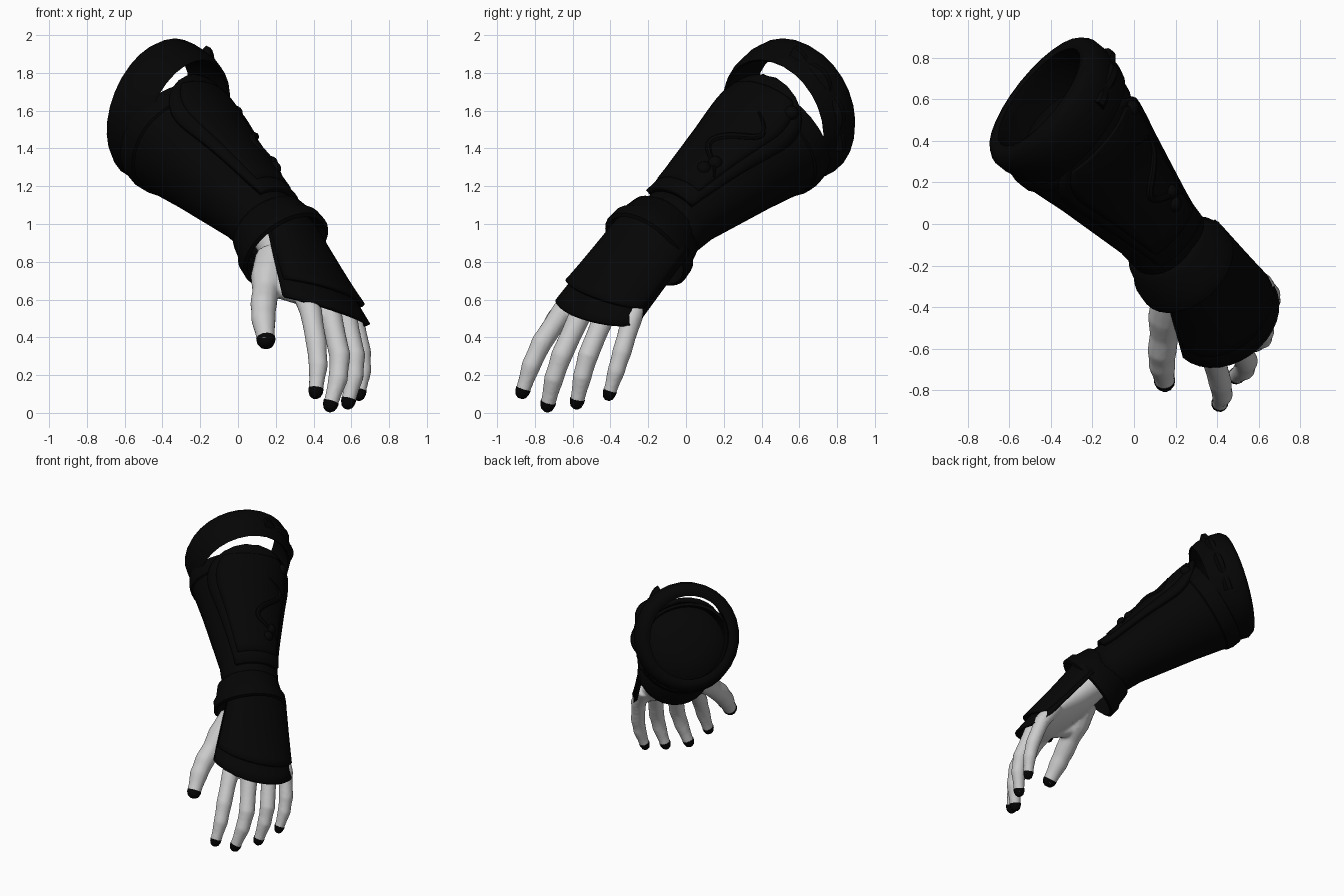
import bpy, bmesh, math
from mathutils import Vector as V

if "Cube" in bpy.data.objects:
    bpy.data.objects.remove(bpy.data.objects["Cube"])

def material(name, rgb):
    m = bpy.data.materials.new(name)
    m.diffuse_color = (*rgb, 1)
    m.use_nodes = True
    m.node_tree.nodes["Principled BSDF"].inputs["Base Color"].default_value = m.diffuse_color
    return m

BLACK = material("black armour", (0.0015, 0.0015, 0.0015))
SKIN = material("pale skin", (0.6, 0.6, 0.6))

def finish(ob, angle=40):
    bpy.ops.object.select_all(action='DESELECT')
    ob.select_set(True)
    bpy.context.view_layer.objects.active = ob
    bpy.ops.object.shade_smooth_by_angle(angle=math.radians(angle))

def skin(name, rows, mat, loop=True, cap=False, solid=0.0, wrap=False):
    """Surface through rows of points; loop closes each row, wrap joins last row to first."""
    bm = bmesh.new()
    vs = [[bm.verts.new(p) for p in r] for r in rows]
    n, k = len(rows), len(rows[0])
    for i in range(n if wrap else n - 1):
        for j in range(k if loop else k - 1):
            a, b = vs[i], vs[(i + 1) % n]
            bm.faces.new((a[j], a[(j + 1) % k], b[(j + 1) % k], b[j]))
    if cap:
        bm.faces.new(vs[0])
        bm.faces.new(vs[-1])
    bmesh.ops.remove_doubles(bm, verts=bm.verts, dist=0.0005)
    bmesh.ops.recalc_face_normals(bm, faces=bm.faces)
    me = bpy.data.meshes.new(name)
    bm.to_mesh(me)
    bm.free()
    me.materials.append(mat)
    ob = bpy.data.objects.new(name, me)
    bpy.context.collection.objects.link(ob)
    if solid:
        m = ob.modifiers.new("thickness", 'SOLIDIFY')
        m.thickness, m.offset = solid, 0
    finish(ob)
    return ob

def ring(c, a, b, ra, rb, n=24):
    return [c + a * ra * math.cos(2 * math.pi * i / n) + b * rb * math.sin(2 * math.pi * i / n)
            for i in range(n)]

def revolve(name, c, axis, profile, mat, n=32, sx=1.0, **kw):
    """Turned part about an axis; sx squeezes it along its horizontal direction."""
    a = axis.cross(V((0, 0, 1))).normalized()
    b = a.cross(axis).normalized()
    return skin(name, [ring(c + axis * h, a, b, r * sx, r, n) for h, r in profile], mat, **kw)

def tube(name, pts, radii, mat, n=12):
    pts = [V(p) for p in pts]
    rows = []
    for i, p in enumerate(pts):
        t = (pts[min(i + 1, len(pts) - 1)] - pts[max(i - 1, 0)]).normalized()
        a = t.cross(V((0.6, -0.4, 0.68))).normalized()
        rows.append(ring(p, a, t.cross(a), radii[i], radii[i], n))
    return skin(name, rows, mat, cap=True)

def lerp(table, x):
    for (x0, y0), (x1, y1) in zip(table, table[1:]):
        if x <= x1:
            return y0 + (y1 - y0) * (x - x0) / (x1 - x0)
    return table[-1][1]

# Forearm frame: elbow end, wrist end, and the direction of the back of the arm
E, W = V((-0.28, 0.41, 1.44)), V((0.15, -0.07, 1.02))
D = (W - E).normalized()
U = V((0.745, 0.667, 0))
UP = D.cross(U).normalized()
DORSAL = (UP + 0.3 * U).normalized()
SIDE = DORSAL.cross(D)          # outer side of the arm
RADIUS = [(-0.2, 0.335), (0, 0.322), (0.3, 0.272), (0.6, 0.23), (0.85, 0.195), (1.2, 0.185)]

def on_arm(s, deg, off=0.0):
    a = math.radians(deg)
    r = lerp(RADIUS, s) * (1 - 0.16 * max(0, math.cos(a)) + 0.06 * max(0, math.sin(a))) + off
    return E.lerp(W, s) + (DORSAL * math.cos(a) + SIDE * math.sin(a)) * r

def arm_shell(name, sections, **kw):
    return skin(name, [[on_arm(s, d, off) for d in range(0, 360, 12)] for s, off in sections], BLACK, **kw)

# Bracer sleeve, its closed elbow end and the collar at its wide end
arm_shell("bracer", [(s, 0) for s in (-0.1, 0, 0.15, 0.3, 0.45, 0.6, 0.72, 0.85, 1, 1.12)], solid=0.02)
revolve("bracer_end", E, D, [(-0.05, 0.28), (-0.10, 0.22), (-0.125, 0.12), (-0.13, 0.0)], BLACK)
arm_shell("elbow_collar", [(-0.15, -0.01), (-0.14, 0.012), (-0.06, 0.024), (0.0, 0.02), (0.03, -0.01)], wrap=True)

# Raised guard along the back of the forearm, rounded at the elbow
def guard_half(s):
    x = min(1, (s + 0.2) / 0.42)
    return lerp([(0, 72), (0.5, 60), (1, 50)], s) * math.sqrt(max(0, 1 - (1 - x) ** 2))

def guard_grid(lo, hi, scale, off, n=16):
    rows = []
    for i in range(n + 1):
        s = lo + (hi - lo) * (i / n) ** 1.5
        rows.append([on_arm(s, max(guard_half(s), 0.5) * scale * j / 7, off) for j in range(-7, 8)])
    return rows

skin("forearm_guard", guard_grid(-0.198, 0.98, 1, 0.025), BLACK, loop=False, solid=0.035)
skin("guard_panel", guard_grid(-0.1, 0.87, 0.78, 0.044), BLACK, loop=False, solid=0.014)

# Scroll ridge and studs on the outer half of the guard
scroll = [on_arm(0.12 + 0.6 * i / 24, 22 + 20 * math.sin(i / 24 * 7.5), 0.05) for i in range(25)]
tube("guard_scroll", scroll, [0.006 + 0.014 * math.sin(math.pi * i / 24) for i in range(25)], BLACK, n=8)
for i, (s, deg) in enumerate([(-0.03, 45), (0.62, 28), (0.7, 22)]):
    bpy.ops.mesh.primitive_uv_sphere_add(segments=12, ring_count=8, radius=0.04, location=on_arm(s, deg, 0.035))
    stud = bpy.context.object
    stud.name = f"guard_stud_{i + 1}"
    stud.data.materials.append(BLACK)
    finish(stud)

# Elbow hood: wide open ring with a rolled rim
N, C = V((-0.74, 0.59, 0.32)).normalized(), V((-0.438, 0.595, 1.617))
revolve("elbow_hood", C, N, [(-0.23, 0.345), (-0.18, 0.37), (-0.08, 0.39), (-0.01, 0.39), (0.025, 0.365),
        (0.035, 0.33), (0.025, 0.30), (-0.02, 0.305), (-0.10, 0.33), (-0.22, 0.335)],
        BLACK, n=28, sx=0.97, wrap=True)

# Scalloped flange on the outer side of the hood
A = V((0.62, 0.78, 0)).normalized()
B = N.cross(A).normalized()
B = B if B.z > 0 else -B
rows = []
for i in range(25):
    t = math.radians(-30 + 4 * i)
    d = A * math.cos(t) * 0.95 + B * math.sin(t)
    r = 0.38 + 0.035 * abs(math.cos(i * math.pi / 8))
    rows.append([C + d * 0.35 - N * 0.17, C + d * r - N * 0.13, C + d * r - N * 0.10, C + d * 0.36 - N * 0.08])
skin("hood_flange", rows, BLACK, cap=True)

# Flared wrist cuff
revolve("wrist_cuff", V((0.22, -0.175, 0.91)), V((0.5, -0.55, -0.67)).normalized(),
        [(-0.15, 0.18), (-0.12, 0.215), (-0.03, 0.235), (0.0, 0.255), (0.065, 0.26), (0.075, 0.24), (0.0, 0.2)],
        BLACK, wrap=True)

# Back-of-hand armour: two overlapping curved plates with arched lower edges
P1, P2, P3, P4 = V((0.17, -0.38, 0.93)), V((0.24, -0.635, 0.615)), V((0.635, -0.265, 0.465)), V((0.44, -0.05, 0.76))
HN, ALONG = V((0.6, -0.4, 0.68)).normalized(), V((0.40, -0.50, -0.77)).normalized()

def hand_plate(name, end, off, arc):
    rows = []
    for i in range(13):
        f = i / 12
        s = -0.3 + (end + 0.3) * f
        row = []
        for j in range(17):
            t = (1 - math.cos(math.pi * j / 16)) / 2
            arch = math.sqrt(max(0, 1 - (2 * t - 1) ** 2))
            bulge = (0.13 + 0.02 * f) * arch + off * (1 + 0.5 * f ** 4)
            row.append(P1.lerp(P2, s).lerp(P4.lerp(P3, s), t) + HN * bulge + ALONG * arc * arch * f * f)
        rows.append(row)
    return skin(name, rows, BLACK, loop=False, solid=0.022)

hand_plate("knuckle_plate", 1.0, 0.0, 0.165)
hand_plate("hand_plate", 0.78, 0.022, 0.13)

# Fingers and thumb: joint positions from palm to tip, base radius
digits = {
    "index": ([(0.33, -0.50, 0.68), (0.385, -0.65, 0.54), (0.415, -0.765, 0.37), (0.425, -0.82, 0.25), (0.41, -0.87, 0.10)], 0.058),
    "middle": ([(0.42, -0.42, 0.66), (0.49, -0.56, 0.52), (0.54, -0.66, 0.30), (0.53, -0.70, 0.18), (0.485, -0.735, 0.03)], 0.059),
    "ring": ([(0.49, -0.34, 0.64), (0.57, -0.43, 0.52), (0.62, -0.52, 0.30), (0.615, -0.55, 0.19), (0.58, -0.58, 0.045)], 0.057),
    "little": ([(0.53, -0.24, 0.63), (0.615, -0.29, 0.49), (0.655, -0.34, 0.32), (0.66, -0.37, 0.22), (0.64, -0.41, 0.09)], 0.053),
    "thumb": ([(0.19, -0.33, 0.82), (0.155, -0.45, 0.71), (0.135, -0.61, 0.57), (0.135, -0.68, 0.49), (0.15, -0.77, 0.37)], 0.073),
}
parts = []
for name, (p, r) in digits.items():
    p = [V(q) for q in p]
    # Slightly knobby joints with thinner bones between
    pts, radii = [], []
    for i, f in enumerate((1.15, 1.05, 0.98, 0.9, 0.66)):
        if i:
            pts.append((p[i] + p[i - 1]) / 2)
            radii.append(r * (f * 0.5 + radii[-1] / r * 0.5 - 0.05))
        pts.append(p[i])
        radii.append(r * f)
    if name == "thumb":
        radii[:3] = [0.10, 0.095, 0.09]
    parts.append(tube(name, pts, radii, SKIN))
    # Dark fingertip
    d = (p[4] - p[3]).normalized()
    tube(name + "_nail", [p[4] + d * h for h in (-0.03, -0.01, 0.012, 0.024)],
         [r * f for f in (0.71, 0.67, 0.52, 0.25)], BLACK)

# Palm, flattened and widening to the knuckles
ACROSS = V((0.58, 0.80, -0.1)).normalized()
palm_rings = [((0.13, -0.06, 1.02), 0.12, 0.11), ((0.21, -0.21, 0.90), 0.135, 0.11), ((0.30, -0.31, 0.77), 0.185, 0.105),
              ((0.39, -0.385, 0.66), 0.225, 0.09), ((0.47, -0.44, 0.57), 0.235, 0.07), ((0.50, -0.465, 0.52), 0.20, 0.04)]
parts.append(skin("hand", [ring(V(c), ACROSS, HN, w, t) for c, w, t in palm_rings], SKIN, cap=True))

# Web between the thumb and the palm
parts.append(tube("web", [(0.15, -0.45, 0.72), (0.23, -0.49, 0.66), (0.33, -0.52, 0.63)], [0.07, 0.06, 0.06], SKIN))

# Fuse the skin parts into one smooth hand
bpy.ops.object.select_all(action='DESELECT')
for ob in parts:
    ob.select_set(True)
hand = next(o for o in parts if o.name == "hand")
bpy.context.view_layer.objects.active = hand
bpy.ops.object.join()
m = hand.modifiers.new("fuse", 'REMESH')
m.mode, m.voxel_size, m.use_smooth_shade = 'VOXEL', 0.012, True
m = hand.modifiers.new("soften", 'SMOOTH')
m.factor, m.iterations = 0.5, 4
